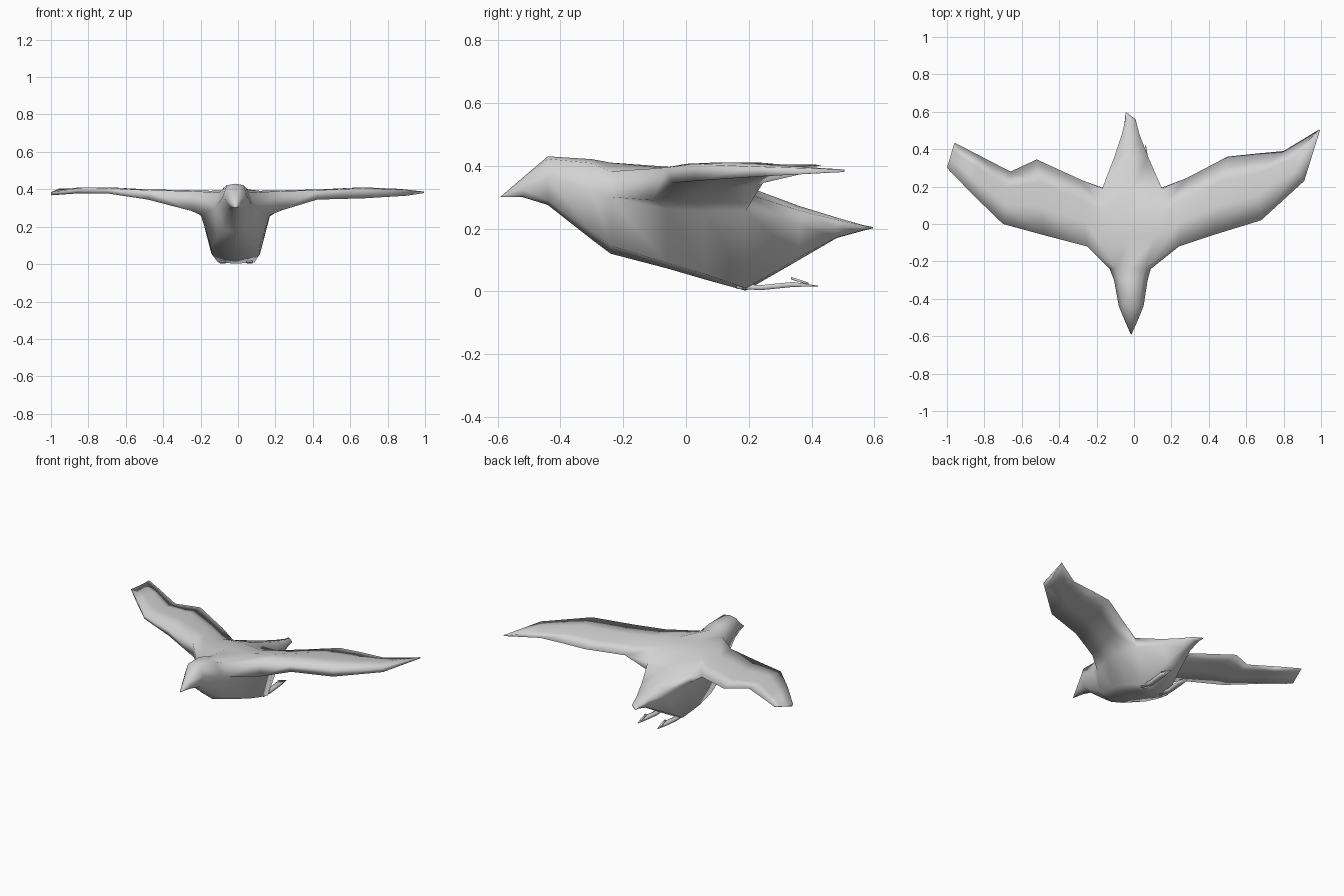
import bpy, bmesh

cube = bpy.data.objects.get("Cube")
if cube:
    bpy.data.objects.remove(cube, do_unlink=True)

GREY = (0.65, 0.65, 0.65, 1)
grey = bpy.data.materials.new("plain_grey")
grey.use_nodes = True
grey.diffuse_color = GREY
bsdf = next(n for n in grey.node_tree.nodes if n.type == 'BSDF_PRINCIPLED')
bsdf.inputs["Base Color"].default_value = GREY
bsdf.inputs["Roughness"].default_value = 0.8


def add_ring(bm, points):
    return [bm.verts.new(p) for p in points]


def skin(bm, rows, skip=()):
    """Join matching rings with quads, leaving out the (row, segment) pairs in skip."""
    n = len(rows[0])
    for r, (a, b) in enumerate(zip(rows, rows[1:])):
        for i in range(n):
            if (r, i) not in skip:
                j = (i + 1) % n
                bm.faces.new((a[i], a[j], b[j], b[i]))


def finish(bm, name):
    """Weld, orient and shade the mesh, then add it to the scene."""
    bmesh.ops.remove_doubles(bm, verts=bm.verts, dist=0.0005)
    bmesh.ops.recalc_face_normals(bm, faces=bm.faces)
    mesh = bpy.data.meshes.new(name)
    bm.to_mesh(mesh)
    bm.free()
    mesh.materials.append(grey)
    mesh.shade_smooth()
    bpy.context.collection.objects.link(bpy.data.objects.new(name, mesh))


def body_ring(y, cx, top, bottom, *half):
    """Ring from the top down the left side and up the right; half holds (width, z)."""
    left = [(cx + w, y, z) for w, z in half]
    right = [(cx - w, y, z) for w, z in reversed(half)]
    return [(cx, y, top)] + left + [(cx, y, bottom)] + right


# Body: beak, head, breast, belly and tapering tail
body = [
    body_ring(-0.59, -0.015, 0.302, 0.300, (0.001, 0.302), (0.002, 0.301), (0.001, 0.300)),
    body_ring(-0.52, -0.015, 0.362, 0.300, (0.022, 0.352), (0.033, 0.325), (0.020, 0.302)),
    body_ring(-0.44, -0.015, 0.430, 0.275, (0.045, 0.422), (0.066, 0.360), (0.040, 0.290)),
    body_ring(-0.30, -0.017, 0.421, 0.165, (0.060, 0.408), (0.090, 0.320), (0.060, 0.190)),
    body_ring(-0.24, -0.020, 0.410, 0.120, (0.080, 0.382), (0.110, 0.300), (0.090, 0.145)),
    body_ring(-0.06, -0.015, 0.397, 0.073, (0.130, 0.392), (0.184, 0.262), (0.130, 0.090)),
    body_ring(0.06, -0.012, 0.383, 0.038, (0.145, 0.372), (0.182, 0.255), (0.130, 0.055)),
    body_ring(0.19, -0.010, 0.335, 0.002, (0.160, 0.312), (0.148, 0.255), (0.098, 0.010)),
    body_ring(0.36, -0.015, 0.272, 0.100, (0.090, 0.258), (0.083, 0.210), (0.052, 0.108)),
    body_ring(0.48, -0.018, 0.235, 0.170, (0.047, 0.228), (0.043, 0.205), (0.026, 0.172)),
    body_ring(0.56, -0.020, 0.212, 0.192, (0.025, 0.210), (0.028, 0.203), (0.018, 0.194)),
    body_ring(0.595, -0.042, 0.205, 0.201, (0.004, 0.205), (0.004, 0.203), (0.004, 0.201)),
]


def wing_ring(lx, ly, tx, ty, top, bottom, tz):
    """Airfoil from a thick leading edge (lx, ly) to a sharp trailing edge (tx, ty)."""
    upper = [(0, top - 0.005), (0.38, top), (0.7, (top + tz) / 2), (1, tz)]
    lower = [(1, tz), (0.7, bottom * 0.3 + tz * 0.7), (0.4, bottom * 0.6 + tz * 0.4), (0.04, bottom)]
    return [(lx + (tx - lx) * f, ly + (ty - ly) * f, z) for f, z in upper + lower]


# Left wing: sharp swept tip
left_wing = [
    (0.24, -0.12, 0.28, 0.245, 0.395, 0.290, 0.345),
    (0.42, -0.06, 0.50, 0.36, 0.400, 0.345, 0.372),
    (0.68, 0.02, 0.64, 0.375, 0.411, 0.352, 0.376),
    (0.91, 0.23, 0.80, 0.39, 0.402, 0.366, 0.377),
    (0.995, 0.503, 0.99, 0.505, 0.388, 0.380, 0.383),
]
# Right wing: notched trailing edge and blunt tip
right_wing = [
    (-0.25, -0.12, -0.28, 0.235, 0.395, 0.285, 0.345),
    (-0.48, -0.06, -0.52, 0.345, 0.400, 0.345, 0.375),
    (-0.70, 0.00, -0.66, 0.28, 0.411, 0.378, 0.388),
    (-0.86, 0.155, -0.83, 0.368, 0.410, 0.378, 0.398),
    (-1.00, 0.30, -0.96, 0.435, 0.390, 0.368, 0.403),
]

# The wings grow out of openings left in the body sides at the shoulder rings
SHOULDER = range(4, 8)
bm = bmesh.new()
rows = [add_ring(bm, ring) for ring in body]
skin(bm, rows, {(r, s) for r in SHOULDER[:-1] for s in (1, 6)})
bm.faces.new(rows[0])
bm.faces.new(rows[-1])
for sections, up, low in ((left_wing, 1, 2), (right_wing, 7, 6)):
    root = [rows[r][up] for r in SHOULDER] + [rows[r][low] for r in reversed(SHOULDER)]
    wing = [root] + [add_ring(bm, wing_ring(*s)) for s in sections]
    skin(bm, wing)
    bm.faces.new(wing[-1])
finish(bm, "body_and_wings")


# Feet: thin prongs trailing behind the belly, each with a small raised claw
def prong(name, stations):
    """Tapered bar through (x, y, z, half width, half height) stations."""
    bm = bmesh.new()
    bars = [add_ring(bm, [(x - w, y, z - h), (x + w, y, z - h), (x + w, y, z + h), (x - w, y, z + h)])
            for x, y, z, w, h in stations]
    skin(bm, bars)
    bm.faces.new(bars[0])
    bm.faces.new(bars[-1])
    finish(bm, name)


for side, x in (("left", 0.062), ("right", -0.082)):
    prong(side + "_foot", [(x, 0.16, 0.016, 0.016, 0.008), (x, 0.24, 0.012, 0.014, 0.008),
                           (x, 0.34, 0.022, 0.016, 0.008), (x, 0.42, 0.017, 0.002, 0.001)])
    prong(side + "_claw", [(x, 0.39, 0.024, 0.006, 0.004), (x, 0.335, 0.042, 0.005, 0.004)])
